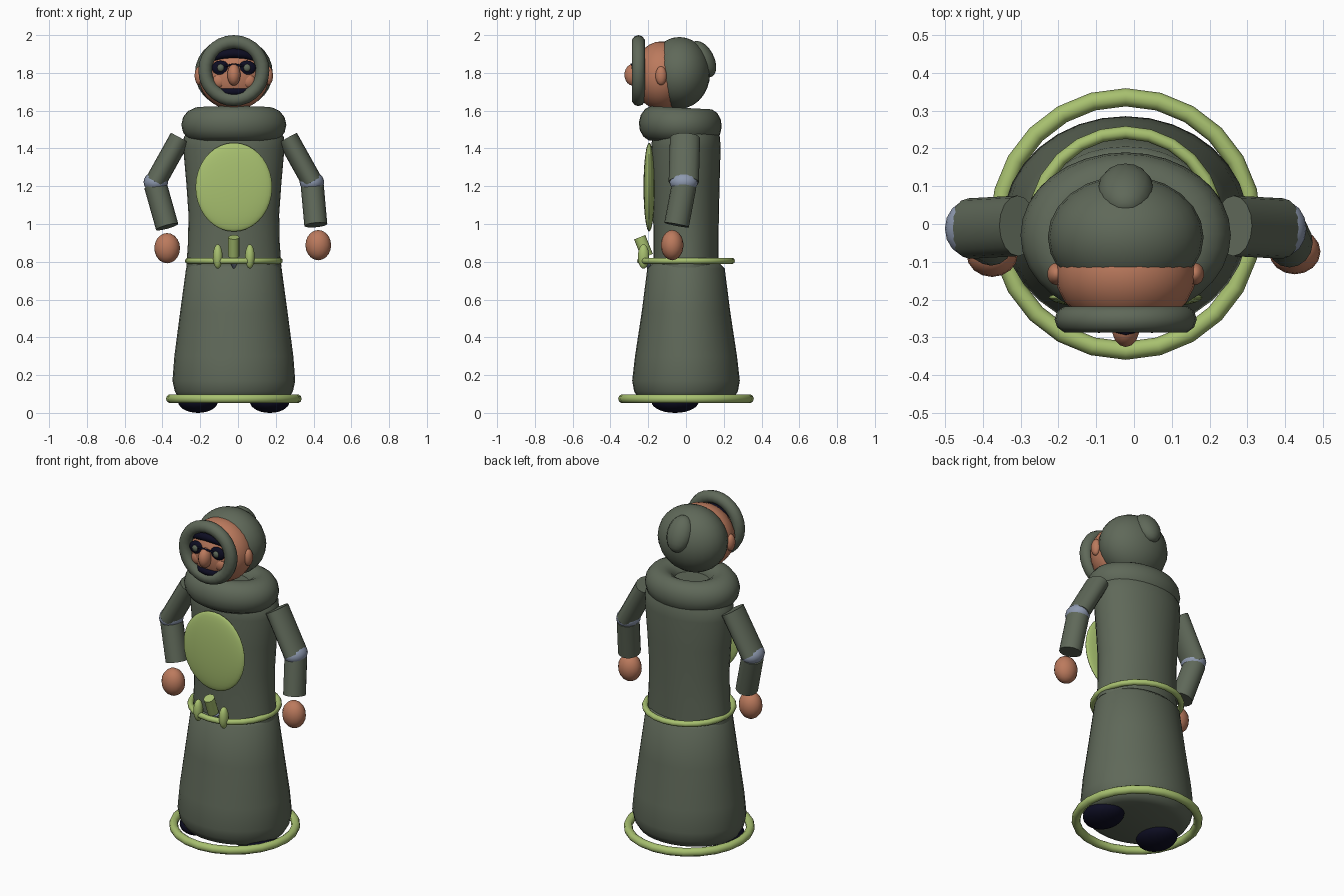
import bpy, math
from mathutils import Vector, Matrix

if "Cube" in bpy.data.objects:
    bpy.data.objects.remove(bpy.data.objects["Cube"])

CX = -0.022  # centre line of the figure


def material(name, rgb):
    m = bpy.data.materials.new(name)
    m.diffuse_color = (*rgb, 1)
    m.use_nodes = True
    m.node_tree.nodes["Principled BSDF"].inputs["Base Color"].default_value = m.diffuse_color
    return m


ROBE = material("dark_green_cloth", (0.115, 0.14, 0.1))
LIME = material("lime_trim", (0.39, 0.53, 0.16))
SKIN = material("tan_skin", (0.50, 0.195, 0.11))
DARK = material("navy_black", (0.004, 0.004, 0.016))
BLUE = material("blue_grey_joint", (0.27, 0.32, 0.43))


def finish(name, mat, angle=50):
    o = bpy.context.object
    o.name = name
    o.data.materials.append(mat)
    bpy.ops.object.transform_apply(location=False, rotation=True, scale=True)
    bpy.ops.object.shade_smooth_by_angle(angle=math.radians(angle))
    return o


def ball(name, mat, loc, size, rot=(0, 0, 0), seg=24):
    bpy.ops.mesh.primitive_uv_sphere_add(segments=seg, ring_count=seg // 2 + 2,
                                         radius=1, location=loc, rotation=rot)
    bpy.context.object.scale = size
    return finish(name, mat)


def ring(name, mat, loc, major, minor, rot=(0, 0, 0), scale=(1, 1, 1), seg=24, mseg=10):
    bpy.ops.mesh.primitive_torus_add(major_radius=major, minor_radius=minor, location=loc,
                                     rotation=rot, major_segments=seg, minor_segments=mseg)
    bpy.context.object.scale = scale
    return finish(name, mat)


def lathe(name, mat, profile, seg=32):
    """Stack of elliptical sections: (half width, half depth, height)."""
    verts, faces = [], []
    for rx, ry, z in profile:
        for i in range(seg):
            a = 2 * math.pi * i / seg
            verts.append((CX + rx * math.cos(a), ry * math.sin(a), z))
    for k in range(len(profile) - 1):
        for i in range(seg):
            j = (i + 1) % seg
            faces.append((k * seg + i, k * seg + j, (k + 1) * seg + j, (k + 1) * seg + i))
    faces.append(tuple(reversed(range(seg))))
    faces.append(tuple(range((len(profile) - 1) * seg, len(profile) * seg)))
    me = bpy.data.meshes.new(name)
    me.from_pydata(verts, [], faces)
    o = bpy.data.objects.new(name, me)
    bpy.context.collection.objects.link(o)
    bpy.ops.object.select_all(action='DESELECT')
    o.select_set(True)
    bpy.context.view_layer.objects.active = o
    return finish(name, mat)


def limb(name, mat, a, b, rx, ry, seg=16):
    """Cylinder from a to b; ry is its half depth along y."""
    a, b = Vector(a), Vector(b)
    z = (b - a).normalized()
    x = Vector((0, 1, 0)).cross(z).normalized()
    y = z.cross(x)
    bpy.ops.mesh.primitive_cylinder_add(vertices=seg, radius=1, depth=1)
    o = bpy.context.object
    rot = Matrix((x, y, z)).transposed().to_4x4()
    o.data.transform(rot @ Matrix.Diagonal((rx, ry, (b - a).length, 1)))
    o.location = (a + b) / 2
    return finish(name, mat)


def tube(name, mat, pts, radii):
    """Tapered stroke through points."""
    cu = bpy.data.curves.new(name, 'CURVE')
    cu.dimensions = '3D'
    cu.bevel_depth = 1
    cu.bevel_resolution = 2
    cu.use_fill_caps = True
    s = cu.splines.new('POLY')
    s.points.add(len(pts) - 1)
    for p, co, r in zip(s.points, pts, radii):
        p.co = (CX + co[0], co[1], co[2], 1)
        p.radius = r
    cu.materials.append(mat)
    o = bpy.data.objects.new(name, cu)
    bpy.context.collection.objects.link(o)


# Robe: skirt and torso
lathe("skirt", ROBE, [(0.25, 0.21, 0.06), (0.29, 0.25, 0.075), (0.313, 0.275, 0.115),
                      (0.325, 0.285, 0.17), (0.315, 0.27, 0.3), (0.285, 0.235, 0.53),
                      (0.253, 0.205, 0.765), (0.235, 0.18, 0.79)])
lathe("torso", ROBE, [(0.252, 0.172, 0.77), (0.243, 0.172, 0.9), (0.24, 0.174, 1.05),
                      (0.252, 0.178, 1.22), (0.268, 0.183, 1.4), (0.265, 0.18, 1.46),
                      (0.19, 0.14, 1.56)])
ring("collar", ROBE, (CX, -0.03, 1.525), 0.185, 0.093, rot=(math.radians(-3), 0, 0),
     scale=(1, 0.79, 1), seg=32, mseg=14)
ball("chest_panel", LIME, (CX, -0.195, 1.195), (0.203, 0.03, 0.235), seg=32)

# Trim rings and feet
ring("hem_ring", LIME, (CX, 0, 0.075), 0.335, 0.024)
ring("belt", LIME, (CX, 0, 0.805), 0.242, 0.017)
for s, side in ((-1, "left"), (1, "right")):
    ball(side + "_foot", DARK, (CX + s * 0.19, -0.058, 0.06), (0.105, 0.125, 0.06))
    ball(side + "_belt_charm", LIME, (CX + s * 0.085, -0.225, 0.828), (0.026, 0.03, 0.065), seg=14)
limb("belt_flask", LIME, (CX, -0.205, 0.83), (CX, -0.245, 0.93), 0.03, 0.032, 12)
bpy.ops.mesh.primitive_cone_add(vertices=12, radius1=0.03, radius2=0, depth=0.06,
                                location=(CX, -0.2, 0.785), rotation=(math.pi, 0, 0))
finish("belt_pendant", BLUE)

# Head, hood and its bun
ball("head", SKIN, (CX, -0.13, 1.785), (0.187, 0.15, 0.182))
ball("hood", ROBE, (CX, -0.035, 1.80), (0.206, 0.163, 0.19))
ball("hood_bun", ROBE, (CX, 0.088, 1.873), (0.075, 0.06, 0.105), rot=(math.radians(28), 0, 0), seg=16)
ring("hood_rim", ROBE, (CX, -0.252, 1.812), 0.152, 0.036, rot=(math.pi / 2, 0, 0), seg=28)

# Face
ball("nose", SKIN, (CX, -0.28, 1.79), (0.036, 0.046, 0.058), seg=14)
for s, side in ((-1, "left"), (1, "right")):
    x = CX + s * 0.07
    ball(side + "_ear", SKIN, (CX + s * 0.183, -0.132, 1.785), (0.025, 0.03, 0.05), seg=14)
    ball(side + "_eye_socket", DARK, (x, -0.262, 1.827), (0.047, 0.018, 0.038), seg=16)
    ball(side + "_eye", ROBE, (x, -0.274, 1.827), (0.02, 0.014, 0.02), seg=12)
    ball(side + "_cheek", SKIN, (CX + s * 0.078, -0.25, 1.757), (0.036, 0.02, 0.036), seg=12)
tube("spectacle_bridge", DARK, [(-0.05, -0.275, 1.835), (0, -0.288, 1.845), (0.05, -0.275, 1.835)],
     [0.006] * 3)
tube("brow", DARK, [(-0.108, -0.24, 1.875), (-0.07, -0.25, 1.897), (0, -0.257, 1.905),
                    (0.07, -0.25, 1.897), (0.108, -0.24, 1.875)],
     [0.012, 0.024, 0.025, 0.024, 0.012])
tube("moustache", DARK, [(-0.07, -0.252, 1.715), (-0.045, -0.26, 1.7), (0, -0.265, 1.70),
                         (0.045, -0.26, 1.7), (0.07, -0.252, 1.715)],
     [0.006, 0.018, 0.02, 0.018, 0.006])

# Arms: the two forearms hang at different angles
for s, side, wrist, hand in ((-1, "left", (-0.375, -0.045, 0.985), (-0.375, -0.08, 0.872)),
                             (1, "right", (0.412, -0.05, 0.995), (0.425, -0.073, 0.888))):
    elbow = (CX + s * 0.415, -0.012, 1.222)
    limb(side + "_upper_arm", ROBE, (CX + s * 0.285, -0.005, 1.455), elbow, 0.056, 0.08)
    ball(side + "_elbow", BLUE, (CX + s * 0.413, -0.012, 1.222), (0.065, 0.075, 0.055), seg=16)
    limb(side + "_forearm", ROBE, (elbow[0], -0.01, 1.205), wrist, 0.061, 0.066)
    ball(side + "_hand", SKIN, hand, (0.068, 0.06, 0.08), seg=16)
